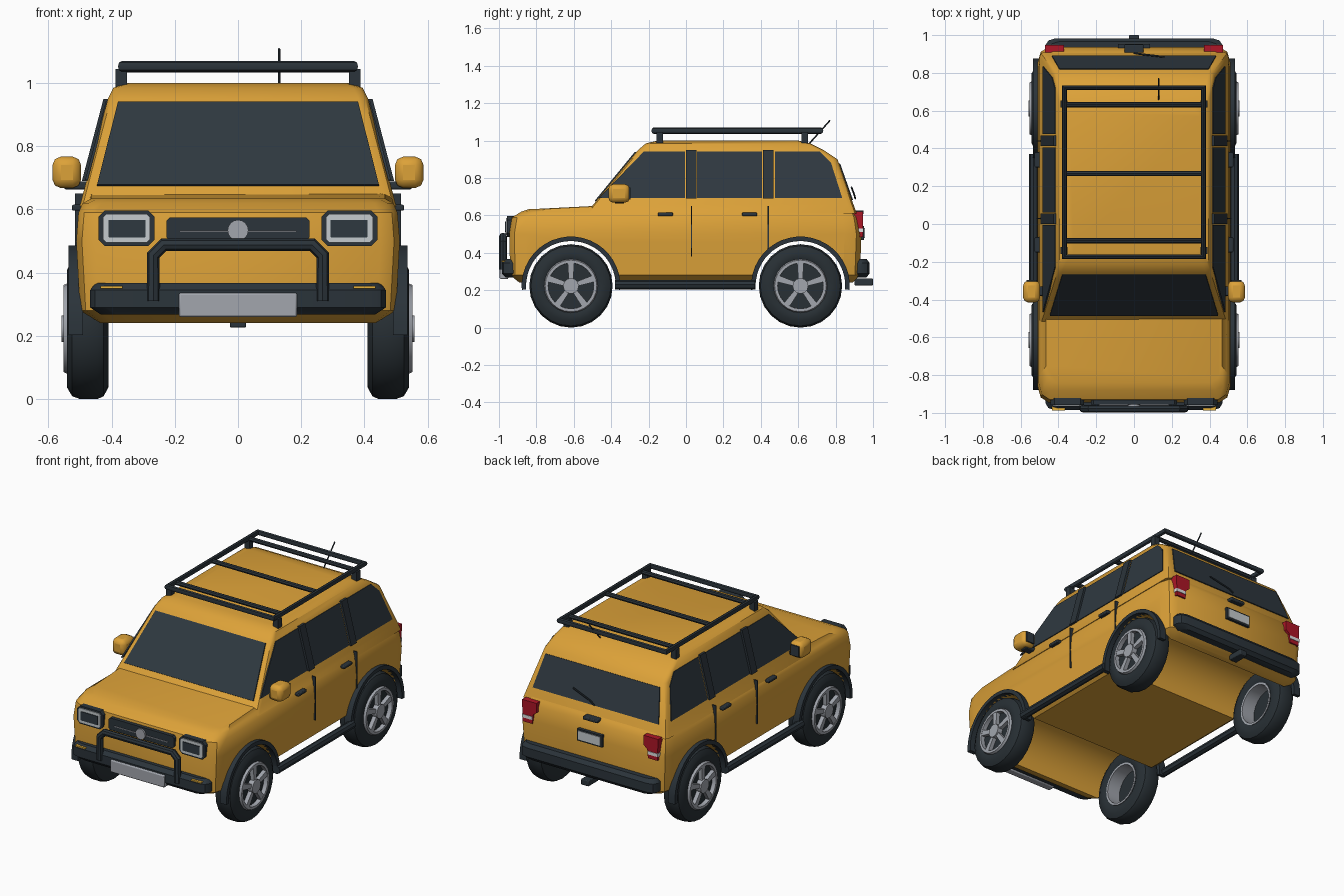
import bpy, bmesh
from math import cos, sin, pi
from mathutils import Vector

if "Cube" in bpy.data.objects:
    bpy.data.objects.remove(bpy.data.objects["Cube"])


def material(name, *rgb):
    m = bpy.data.materials.new(name)
    m.use_nodes = True
    m.diffuse_color = (*rgb, 1)
    m.node_tree.nodes["Principled BSDF"].inputs["Base Color"].default_value = (*rgb, 1)
    return m


paint = material("ochre paint", .72, .36, .04)
trim = material("dark trim", .024, .034, .043)
glass = material("tinted glass", .028, .04, .051)
rubber = material("tyre rubber", .021, .029, .035)
alloy = material("alloy grey", .36, .38, .42)
silver = material("bright silver", .56, .6, .62)
red = material("lamp red", .42, .008, .02)
white = material("lamp white", .75, .75, .75)
amber = material("indicator amber", .9, .5, .05)
parts = []


def finish(name, bm, mat):
    bmesh.ops.recalc_face_normals(bm, faces=bm.faces)
    me = bpy.data.meshes.new(name)
    bm.to_mesh(me)
    bm.free()
    me.materials.append(mat)
    ob = bpy.data.objects.new(name, me)
    bpy.context.collection.objects.link(ob)
    parts.append(ob)
    return ob


def skin(name, rings, mat, cap=True, loop=False):
    """Join closed rings of points into one surface."""
    bm = bmesh.new()
    vs = [[bm.verts.new(p) for p in r] for r in rings]
    pairs = list(zip(vs, vs[1:])) + ([(vs[-1], vs[0])] if loop else [])
    for a, b in pairs:
        for i in range(len(a)):
            j = (i + 1) % len(a)
            bm.faces.new((a[i], a[j], b[j], b[i]))
    if cap:
        bm.faces.new(vs[0])
        bm.faces.new(vs[-1])
    return finish(name, bm, mat)


def prism(name, pts, vec, mat):
    return skin(name, [pts, [Vector(p) + Vector(vec) for p in pts]], mat)


def box(name, lo, hi, mat, bevel=0):
    pts = [(x, y, lo[2]) for x, y in ((lo[0], lo[1]), (hi[0], lo[1]), (hi[0], hi[1]), (lo[0], hi[1]))]
    ob = prism(name, pts, (0, 0, hi[2] - lo[2]), mat)
    if bevel:
        mod = ob.modifiers.new("soft edges", "BEVEL")
        mod.width, mod.segments = bevel, 2
    return ob


def shell(name, layers, cx, cy, mat):
    """Stack round-cornered plan outlines: z, half width, front y, rear y, rear rise."""
    rings = []
    for z, w, f, r, rise in layers:
        half = [(w - cx, f, z), (w - cx * .3, f + cy * .3, z), (w, f + cy, z),
                (w, r - cy, z + rise), (w - cx * .3, r - cy * .3, z + rise), (w - cx, r, z + rise)]
        rings.append(half + [(-x, y, h) for x, y, h in reversed(half)])
    return skin(name, rings, mat)


def rod(name, pts, radius, mat, cyclic=False):
    cu = bpy.data.curves.new(name, "CURVE")
    cu.dimensions, cu.bevel_depth, cu.bevel_resolution = "3D", radius, 2
    cu.use_fill_caps = True
    sp = cu.splines.new("POLY")
    sp.points.add(len(pts) - 1)
    for p, co in zip(sp.points, pts):
        p.co = (*co, 1)
    sp.use_cyclic_u = cyclic
    tmp = bpy.data.objects.new(name + "_path", cu)
    me = bpy.data.meshes.new_from_object(tmp)
    bpy.data.objects.remove(tmp)
    me.materials.clear()
    me.materials.append(mat)
    ob = bpy.data.objects.new(name, me)
    bpy.context.collection.objects.link(ob)
    parts.append(ob)


def arc(x, y, z, r, n, a=0, b=2 * pi, closed=True):
    return [(x, y + r * cos(t), z + r * sin(t))
            for t in (a + (b - a) * i / (n if closed else n - 1) for i in range(n))]


def octagon(x0, x1, z0, z1, c, y):
    return [(x0 + c, y, z0), (x1 - c, y, z0), (x1, y, z0 + c), (x1, y, z1 - c),
            (x1 - c, y, z1), (x0 + c, y, z1), (x0, y, z1 - c), (x0, y, z0 + c)]


AXLES, HUB = (-.615, .612), .223

# Lower body with wheel tunnels cut through
body = shell("lower_body", [(.24, .45, -.89, .89, 0), (.28, .5, -.94, .93, 0), (.5, .512, -.945, .938, 0),
                            (.59, .505, -.93, .925, 0), (.62, .492, -.88, .912, 0),
                            (.634, .465, -.84, .85, .08)], .06, .09, paint)
for y in AXLES:
    cutter = prism("arch_cutter", arc(-.7, y, HUB, .24, 40), (1.4, 0, 0), paint)
    parts.remove(cutter)
    mod = body.modifiers.new("arch", "BOOLEAN")
    mod.operation, mod.object, mod.solver = "DIFFERENCE", cutter, "EXACT"
    bpy.context.view_layer.objects.active = body
    bpy.ops.object.modifier_apply(modifier=mod.name)
    bpy.data.objects.remove(cutter)

# Cabin and roof
shell("cabin", [(.61, .501, -.535, .912, 0), (.66, .488, -.494, .895, 0), (.9, .425, -.297, .81, 0),
                (.95, .412, -.256, .735, 0), (.985, .395, -.215, .665, 0), (1, .35, -.15, .6, 0)],
      .03, .03, paint)


def side_x(z):
    return .488 - (z - .66) * .2625


def front_y(z):
    return -.494 + (z - .66) * .82


def rear_y(z):
    return .895 - (z - .66) * .354


# Windscreen and rear window
prism("windscreen", [(x, front_y(z) + .004, z) for x, z in
                     ((-.446, .673), (.446, .673), (.38, .935), (-.38, .935))], (0, -.008, .006), glass)
prism("rear_window", [(x, rear_y(z) - .004, z) for x, z in
                      ((-.435, .68), (.435, .68), (.395, .875), (-.395, .875))], (0, .009, .003), glass)
rod("rear_wiper", [(0, .905, .69), (.03, .9, .71), (.16, .885, .75)], .005, trim)

# Side windows, pillars, doors, mirrors and steps
windows = {"front": [(-.465, .692), (-.005, .692), (-.005, .94), (-.225, .94)],
           "middle": [(.06, .692), (.405, .692), (.405, .94), (.06, .94)],
           "rear": [(.477, .692), (.835, .692), (.775, .88), (.715, .94), (.477, .94)]}
for s, side in ((1, "left"), (-1, "right")):
    for name, pts in windows.items():
        prism(f"{name}_window_{side}", [(s * (side_x(z) - .004), y, z) for y, z in pts],
              (s * .008, 0, .002), glass)
    for name, y in (("middle", 0), ("rear", .413)):
        prism(f"{name}_pillar_{side}", [(s * side_x(z), y + d, z) for d, z in
                                        ((0, .69), (.055, .69), (.055, .95), (0, .95))], (s * .014, 0, 0), trim)
    for name, y, low in (("front", .03, .38), ("rear", .44, .42)):
        box(f"{name}_door_seam_{side}", (s * .485, y - .003, low), (s * .516, y + .003, .65), trim)
    for name, y in (("front", -.15), ("rear", .3)):
        box(f"{name}_door_handle_{side}", (s * .49, y, .596), (s * .526, y + .08, .615), trim, .005)
    box(f"mirror_arm_{side}", (s * .46, -.38, .663), (s * .55, -.33, .688), trim, .006)
    box(f"mirror_housing_{side}", (s * .497, -.415, .668), (s * .587, -.3, .767), paint, .026)
    box(f"mirror_glass_{side}", (s * .515, -.304, .685), (s * .57, -.296, .75), glass)
    rod(f"side_step_{side}", [(s * .531, -.38, .23), (s * .531, .37, .23)], .025, trim)

    # Wheels and arch flares
    for end, y in zip(("front", "rear"), AXLES):
        tag = f"{end}_{side}"
        prism(f"arch_flare_{tag}", arc(s * .49, y, HUB, .264, 22, -.08, pi + .08, False)
              + arc(s * .49, y, HUB, .24, 22, pi + .08, -.08, False), (s * .046, 0, 0), trim)
        tyre = ((.42, .13), (.41, .15), (.41, .185), (.425, .214), (.445, .223), (.5, .223),
                (.525, .214), (.542, .185), (.542, .15), (.53, .13))
        skin(f"tyre_{tag}", [arc(s * x, y, HUB, r, 24) for x, r in tyre], rubber, False, True)
        barrel = ((.415, .12), (.415, .133), (.535, .133), (.535, .145), (.552, .138), (.552, .122))
        skin(f"rim_{tag}", [arc(s * x, y, HUB, r, 24) for x, r in barrel], alloy, False, True)
        prism(f"wheel_back_{tag}", arc(s * .505, y, HUB, .125, 24), (s * .02, 0, 0), rubber)
        prism(f"hub_{tag}", arc(s * .515, y, HUB, .042, 12), (s * .044, 0, 0), alloy)
        for k in range(5):
            a = pi / 2 + k * 2 * pi / 5
            pts = [(s * .52, y + r * cos(a) - d * sin(a), HUB + r * sin(a) + d * cos(a))
                   for r, d in ((.03, -.012), (.128, -.018), (.128, .018), (.03, .012))]
            prism(f"spoke_{k + 1}_{tag}", pts, (s * .03, 0, 0), alloy)

    # Lamps
    def lamp(name, x0, x1, z0, z1, c, y, mat):
        prism(f"{name}_{side}", octagon(x0 * s, x1 * s, z0, z1, 0, y) if not c else
              [(s * px, py, pz) for px, py, pz in octagon(x0, x1, z0, z1, c, y)], (0, -.04, 0), mat)

    lamp("headlamp_frame", .264, .442, .485, .596, .02, -.917, trim)
    lamp("headlamp_ring", .278, .428, .496, .585, .01, -.923, silver)
    lamp("headlamp_lens", .292, .41, .512, .567, .002, -.927, glass)
    lamp("bumper_indicator", .365, .435, .35, .358, .001, -.947, amber)
    prism(f"tail_lamp_{side}", [(s * x, .89, z) for x, z in
                                ((.4, .485), (.465, .485), (.47, .62), (.37, .62), (.37, .56), (.395, .54))],
          (0, .057, 0), red)
    box(f"reversing_lamp_{side}", (s * .398, .9, .51), (s * .469, .95, .53), white)

# Front: bumper, bar, grille, skid plate
shell("front_bumper", [(.268, .435, -.965, -.885, 0), (.29, .468, -.985, -.885, 0),
                       (.345, .468, -.985, -.885, 0), (.368, .45, -.965, -.885, 0)], .05, .035, trim)
box("skid_plate", (-.187, -.996, .26), (.187, -.95, .336), alloy, .006)
rod("bull_bar", [(-.268, -.978, .31), (-.268, -.978, .455), (-.235, -.978, .488),
                 (.235, -.978, .488), (.268, -.978, .455), (.268, -.978, .31)], .021, trim)
prism("grille", octagon(-.227, .227, .5, .575, .012, -.91), (0, -.045, 0), trim)
box("grille_bar", (-.185, -.96, .529), (.185, -.95, .533), alloy)
prism("round_badge", [(x, -.95, z) for _, x, z in arc(0, 0, .534, .033, 16)], (0, -.015, 0), alloy)

# Rear: bumper, hitch, number plate, handle
shell("rear_bumper", [(.268, .435, .885, .965, 0), (.29, .468, .885, .982, 0),
                      (.345, .468, .885, .982, 0), (.368, .45, .885, .965, 0)], .05, .035, trim)
box("tow_hitch", (-.026, .9, .226), (.026, 1, .262), trim, .005)
box("number_plate_frame", (-.086, .92, .468), (.086, .952, .542), trim)
box("number_plate", (-.076, .95, .478), (.076, .956, .532), silver)
box("tailgate_handle", (-.05, .9, .607), (.05, .95, .627), trim, .005)

# Roof rack and aerial
rod("rack_frame", [(-.368, -.173, 1.053), (.368, -.173, 1.053), (.368, .722, 1.053), (-.368, .722, 1.053)],
    .017, trim, True)
for i, y in enumerate((-.088, .267, .632)):
    rod(f"rack_crossbar_{i + 1}", [(-.368, y, 1.048), (.368, y, 1.048)], .014, trim)
for x in (-.37, .37):
    for y in (-.14, .635):
        box("rack_foot", (x - .018, y - .018, .97), (x + .018, y + .018, 1.045), trim)
rod("aerial", [(.13, .66, .985), (.13, .77, 1.108)], .004, trim)

# Smooth shading with sharp creases
bpy.ops.object.select_all(action="DESELECT")
for ob in parts:
    ob.select_set(True)
bpy.context.view_layer.objects.active = body
bpy.ops.object.shade_smooth_by_angle(angle=.6)
